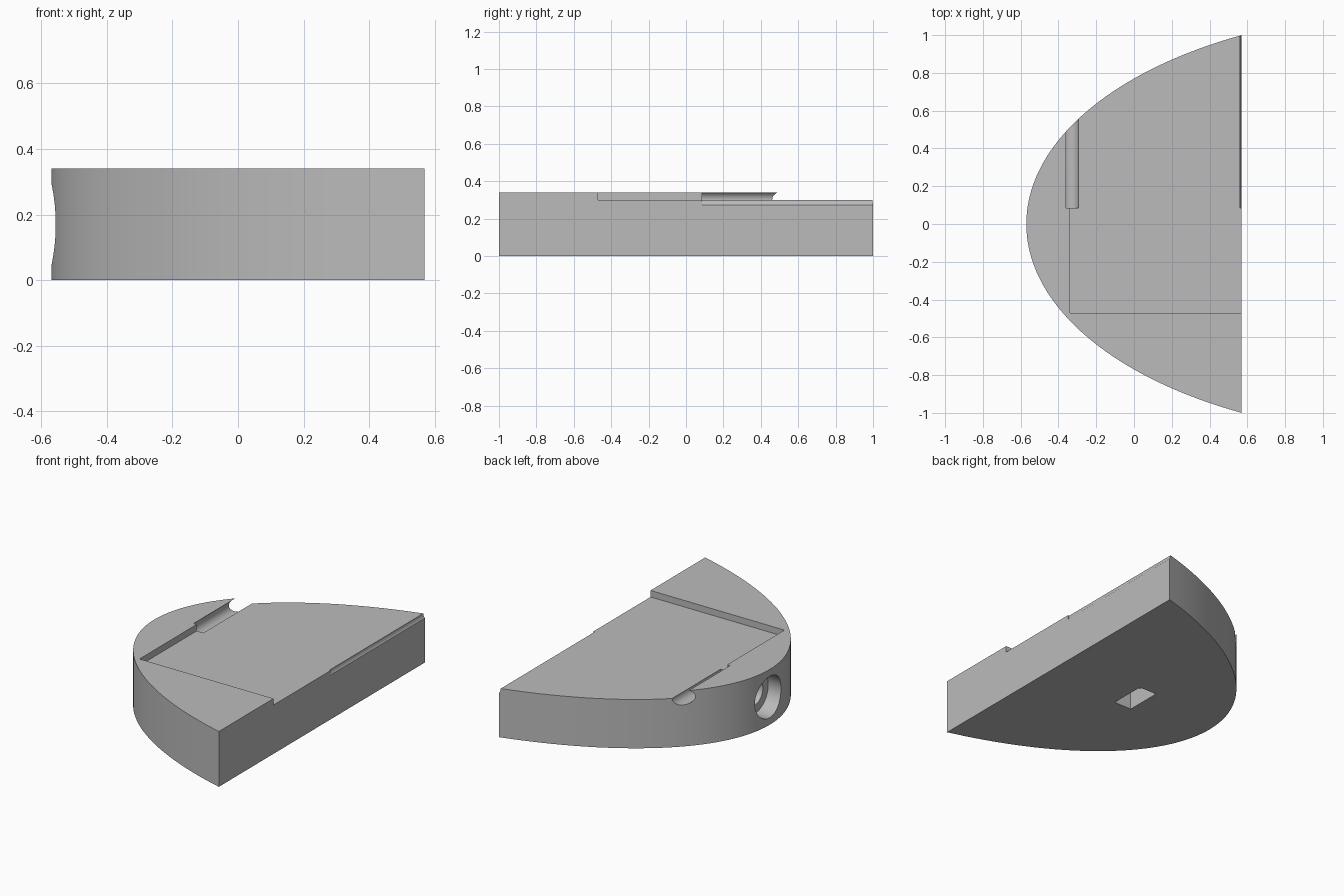
import bpy, bmesh, math
from mathutils import Matrix, Vector

if "Cube" in bpy.data.objects:
    bpy.data.objects.remove(bpy.data.objects["Cube"], do_unlink=True)

HALF_X, HEIGHT, FLOOR = 0.57, 0.34, 0.30

grey = bpy.data.materials.new("light grey")
grey.use_nodes = True
grey.diffuse_color = (0.5, 0.5, 0.5, 1)
grey.node_tree.nodes["Principled BSDF"].inputs["Base Color"].default_value = (0.5, 0.5, 0.5, 1)


def to_object(name, bm):
    bmesh.ops.recalc_face_normals(bm, faces=bm.faces)
    mesh = bpy.data.meshes.new(name)
    bm.to_mesh(mesh)
    bm.free()
    mesh.materials.append(grey)
    obj = bpy.data.objects.new(name, mesh)
    bpy.context.collection.objects.link(obj)
    return obj


def box(name, low, high):
    low, high = Vector(low), Vector(high)
    bm = bmesh.new()
    bmesh.ops.create_cube(bm, size=1, matrix=Matrix.Translation((low + high) / 2)
                          @ Matrix.Diagonal((high - low).to_4d()))
    return to_object(name, bm)


def rod(name, start, end, radius):
    start, end = Vector(start), Vector(end)
    turn = (end - start).to_track_quat('Z', 'Y').to_matrix().to_4x4()
    bm = bmesh.new()
    bmesh.ops.create_cone(bm, cap_ends=True, segments=64, radius1=radius, radius2=radius,
                          depth=(end - start).length,
                          matrix=Matrix.Translation((start + end) / 2) @ turn)
    return to_object(name, bm)


def nose_x(y):
    """Elliptical outline: x of the curved edge for a given y."""
    k, m = 1.203, 0.286
    return -HALF_X + (k - math.sqrt(k * k - 4 * m * y * y)) / (2 * m)


# Curved body, extruded from its outline
steps = 80
ys = [2 * i / steps - 1 for i in range(steps + 1)]
bm = bmesh.new()
outline = bm.faces.new([bm.verts.new((min(nose_x(y), HALF_X), y, 0)) for y in ys])
top = bmesh.ops.extrude_face_region(bm, geom=[outline])["geom"]
bmesh.ops.translate(bm, vec=(0, 0, HEIGHT),
                    verts=[v for v in top if isinstance(v, bmesh.types.BMVert)])
body = to_object("curved_block", bm)

# Recess, rod grooves, counterbored bolt hole and nut slot
groove, axis_z = 0.045, HEIGHT / 2
cutters = [
    box("top_recess", (-0.34, -0.47, FLOOR), (1, 1.5, 0.6)),
    rod("inner_groove", (-0.34, 0.085, FLOOR), (-0.34, 1.2, FLOOR), groove),
    rod("edge_groove", (0.606, 0.085, FLOOR), (0.606, 1.2, FLOOR), groove),
    rod("bolt_head_hole", (-0.8, 0, axis_z), (-0.47, 0, axis_z), 0.127),
    rod("bolt_hole", (-0.6, 0, axis_z), (0, 0, axis_z), 0.075),
    box("nut_slot", (-0.07, -0.113, -0.1), (0.05, 0.113, 0.28)),
]
bpy.ops.object.select_all(action='DESELECT')
body.select_set(True)
bpy.context.view_layer.objects.active = body
for cutter in cutters:
    cutter.hide_render = True
    cut = body.modifiers.new(cutter.name, 'BOOLEAN')
    cut.operation, cut.solver, cut.object = 'DIFFERENCE', 'EXACT', cutter
    bpy.ops.object.modifier_apply(modifier=cut.name)
    bpy.data.objects.remove(cutter, do_unlink=True)

bpy.ops.object.shade_smooth_by_angle(angle=math.radians(30))
